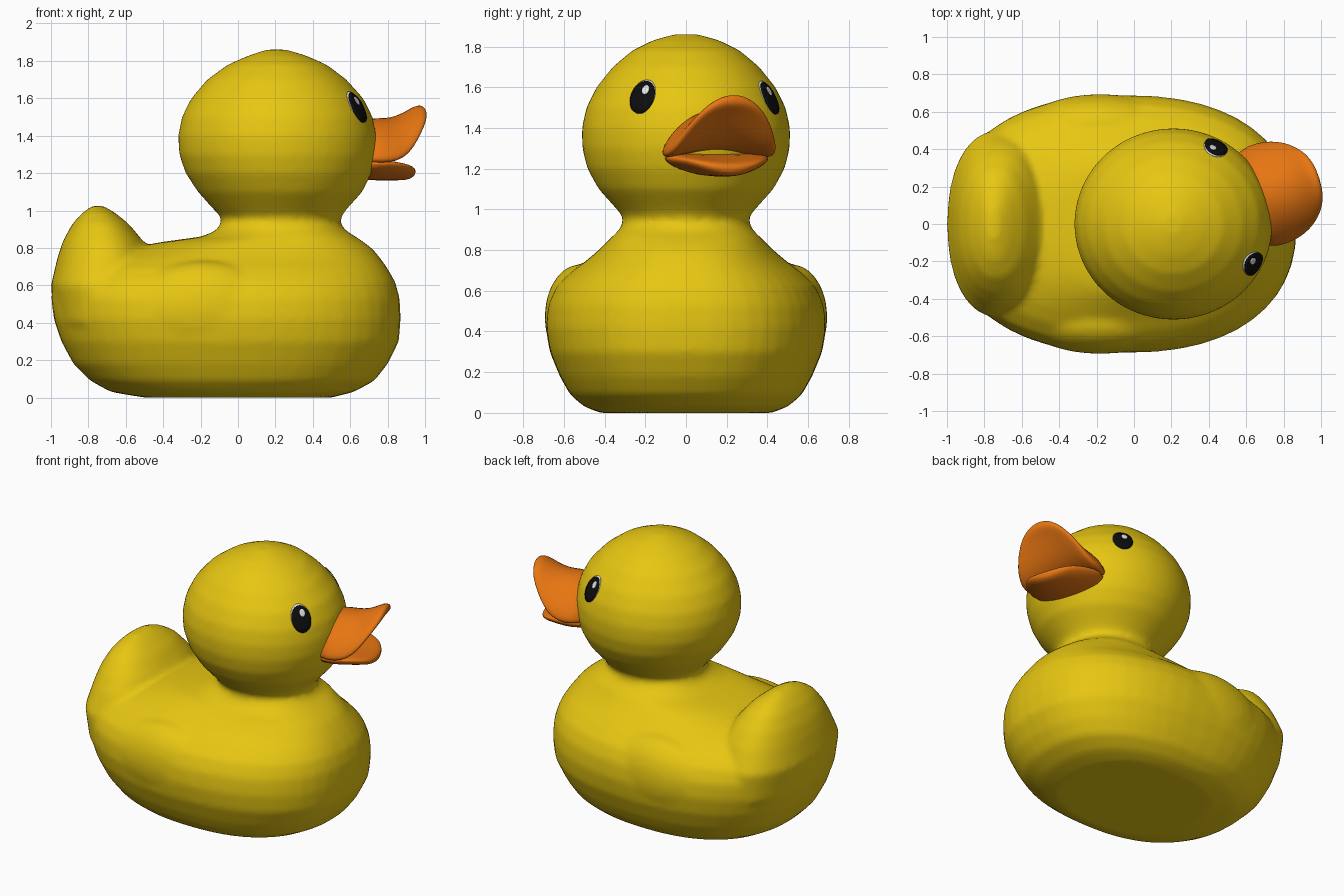
import bpy, bmesh, math
from mathutils import Vector, Matrix

if "Cube" in bpy.data.objects:
    bpy.data.objects.remove(bpy.data.objects["Cube"])

YAW = math.radians(17)              # the head looks slightly to its left
HEAD = Vector((0.2, 0, 1.36))


def material(name, rgb):
    m = bpy.data.materials.new(name)
    m.diffuse_color = (*rgb, 1)
    m.use_nodes = True
    m.node_tree.nodes["Principled BSDF"].inputs["Base Color"].default_value = m.diffuse_color
    return m


yellow = material("yellow", (0.80, 0.57, 0.006))
orange = material("orange", (0.80, 0.18, 0.006))
black = material("black", (0.004, 0.004, 0.004))
white = material("white", (0.85, 0.85, 0.85))


def finish(bm, name, mat):
    bmesh.ops.recalc_face_normals(bm, faces=bm.faces)
    me = bpy.data.meshes.new(name)
    bm.to_mesh(me)
    bm.free()
    me.materials.append(mat)
    for p in me.polygons:
        p.use_smooth = True
    ob = bpy.data.objects.new(name, me)
    bpy.context.collection.objects.link(ob)
    return ob


def loft(bm, rings):
    rows = [[bm.verts.new(p) for p in r] for r in rings]
    n = len(rows[0])
    for a, b in zip(rows, rows[1:]):
        for i in range(n):
            j = (i + 1) % n
            bm.faces.new((a[i], a[j], b[j], b[i]))
    bm.faces.new(rows[0])
    bm.faces.new(rows[-1])


def layer(z, x0, x1, hw, power, n=48):
    """Horizontal rounded section from x0 to x1."""
    pts = []
    for i in range(n):
        a = math.tau * i / n
        c, s = math.cos(a), math.sin(a)
        e = 2 / power
        pts.append(Vector(((x0 + x1) / 2 + (x1 - x0) / 2 * math.copysign(abs(c) ** e, c),
                           hw * math.copysign(abs(s) ** e, s), z)))
    return pts


# Body, neck and head: one stack of (z, back, front, half width)
body = [(0, -.5, .5, .42), (.03, -.68, .62, .5), (.09, -.79, .73, .57), (.18, -.88, .80, .62),
        (.3, -.945, .86, .67), (.42, -.985, .87, .69), (.53, -1, .865, .68), (.62, -.98, .84, .64),
        (.69, -.92, .80, .57), (.74, -.82, .765, .5), (.79, -.62, .725, .44), (.83, -.42, .675, .40),
        (.86, -.2, .63, .37), (.89, -.12, .58, .335)]
head = [(.93, -.09, .545, .31), (.965, -.09, .55, .31), (1.0, -.125, .575, .34),
        (1.05, -.17, .62, .385), (1.1, -.215, .665, .43), (1.2, -.28, .715, .485),
        (1.3, -.315, .74, .51), (1.4, -.32, .74, .512), (1.5, -.3, .72, .49), (1.6, -.25, .67, .44),
        (1.7, -.165, .58, .36), (1.78, -.055, .475, .265), (1.83, .06, .36, .165),
        (1.86, .15, .26, .06)]
tail = [(.4, -.97, -.4, .5), (.6, -1, -.45, .5), (.75, -.965, -.46, .43), (.84, -.935, -.51, .37),
        (.93, -.885, -.585, .29), (.99, -.83, -.66, .19), (1.025, -.78, -.72, .08)]
bm = bmesh.new()
loft(bm, [layer(*r, 2.35) for r in body] + [layer(*r, 2) for r in head])
loft(bm, [layer(*r, 2.2) for r in tail])
# Wings: shallow swellings on both sides
for s in (-1, 1):
    bmesh.ops.create_uvsphere(bm, u_segments=32, v_segments=20, radius=1,
                              matrix=Matrix.Translation((-.18, s * .52, .47)) @
                              Matrix.Diagonal((.4, .175, .26, 1)))
duck = finish(bm, "body_and_head", yellow)
rm = duck.modifiers.new("blend", 'REMESH')
rm.mode = 'VOXEL'
rm.voxel_size = 0.02
rm.use_smooth_shade = True
sm = duck.modifiers.new("soften", 'SMOOTH')
sm.factor = 0.5
sm.iterations = 8


# Bill: two lofts running out from the head (distance, top, bottom, half width, side drop)
def bill(name, stations, n=24):
    u = Vector((math.cos(YAW), math.sin(YAW), 0))
    v = Vector((-u.y, u.x, 0))
    rings = []
    for r, top, bot, w, drop in stations:
        ring = []
        for i in range(n):
            a = math.tau * i / n
            c, s = math.cos(a), math.sin(a)
            z = (top + bot) / 2 + (top - bot) / 2 * s - drop * c * c
            ring.append(Vector((HEAD.x, 0, z)) + u * r + v * (w * c))
        rings.append(ring)
    b = bmesh.new()
    loft(b, rings)
    ob = finish(b, name, orange)
    ob.modifiers.new("round", 'SUBSURF').levels = 1


bill("upper_bill", [(.40, 1.46, 1.28, .26, .09), (.52, 1.50, 1.29, .285, .12),
                    (.60, 1.495, 1.31, .28, .125), (.67, 1.505, 1.355, .26, .12),
                    (.73, 1.53, 1.415, .225, .09), (.78, 1.56, 1.47, .175, .06),
                    (.812, 1.565, 1.50, .12, .03), (.828, 1.55, 1.52, .05, 0)])
bill("lower_bill", [(.40, 1.27, 1.17, .25, -.03), (.52, 1.275, 1.16, .27, -.035),
                    (.62, 1.255, 1.16, .235, -.04), (.70, 1.24, 1.16, .185, -.035),
                    (.745, 1.23, 1.165, .13, -.02), (.77, 1.215, 1.185, .05, 0)])

# Eyes: thin discs wrapped onto the head
bpy.context.view_layer.update()
surface = duck.evaluated_get(bpy.context.evaluated_depsgraph_get())


def eye_disc(name, side, dx, dz, rx, rz, lift, mat, n=28):
    ang = YAW + side * math.radians(43)
    el = math.radians(22)
    d = Vector((math.cos(ang) * math.cos(el), math.sin(ang) * math.cos(el), math.sin(el)))
    right = Vector((-math.sin(ang), math.cos(ang), 0))
    up = d.cross(right)

    def place(x, y):
        aim = (d * 0.5 + right * x + up * y).normalized()
        hit, loc, nor, _ = surface.ray_cast(HEAD + aim * 1.2, -aim)
        return (loc if hit else HEAD + aim * 0.5) + aim * lift

    b = bmesh.new()
    mid = b.verts.new(place(dx, dz))
    prev = None
    for k in (0.33, 0.67, 1.0):
        row = [b.verts.new(place(dx + rx * k * math.cos(math.tau * i / n),
                                 dz + rz * k * math.sin(math.tau * i / n))) for i in range(n)]
        for i in range(n):
            j = (i + 1) % n
            if prev:
                b.faces.new((prev[i], row[i], row[j], prev[j]))
            else:
                b.faces.new((mid, row[i], row[j]))
        prev = row
    # make the faces look outwards
    ob = finish(b, name, mat)
    if ob.data.polygons[0].normal.dot(d) < 0:
        ob.data.flip_normals()
    so = ob.modifiers.new("thickness", 'SOLIDIFY')
    so.thickness = 0.006
    so.offset = -1


for side, label in ((-1, "right"), (1, "left")):
    eye_disc(label + "_eye_white", side, 0, 0.002, .064, .09, .004, white)
    eye_disc(label + "_eye_pupil", side, 0, -.004, .063, .085, .008, black)
    eye_disc(label + "_eye_highlight", side, .012, .03, .018, .024, .011, white)
